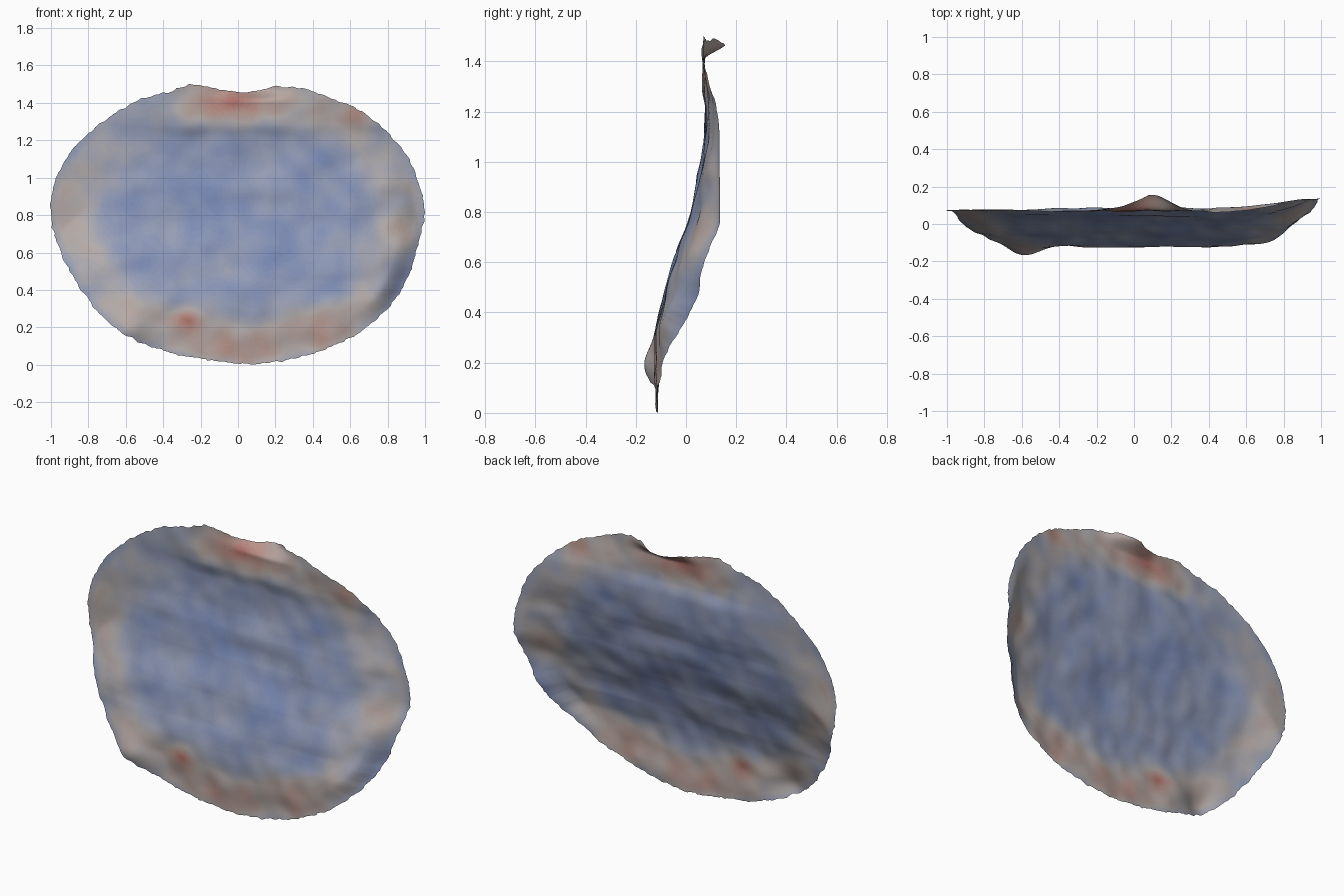
import bpy, bmesh
from math import atan2, cos, sin, hypot, pi, exp, sqrt
from mathutils import Vector, noise

if "Cube" in bpy.data.objects:
    bpy.data.objects.remove(bpy.data.objects["Cube"])

RINGS, SEGS, CZ = 80, 400, 0.75

# rim silhouette seen from the front (x, z), clockwise from the top
RIM = [(-0.25, 1.498), (-0.1, 1.475), (0.05, 1.455), (0.2, 1.487), (0.4, 1.46), (0.52, 1.415), (0.62, 1.375),
       (0.8, 1.24), (0.9, 1.12), (0.96, 0.98), (0.998, 0.86), (0.965, 0.65), (0.88, 0.41),
       (0.75, 0.25), (0.6, 0.145), (0.4, 0.06), (0.2, 0.017), (0.05, 0.003), (-0.1, 0.018),
       (-0.36, 0.065), (-0.66, 0.2), (-0.82, 0.38), (-0.93, 0.56), (-1.0, 0.8), (-0.98, 0.97),
       (-0.9, 1.13), (-0.73, 1.29), (-0.5, 1.43), (-0.38, 1.455)]
# depth of the sheet by height (z, y)
BASE = [(-0.1, -0.118), (0.0, -0.118), (0.1, -0.12), (0.2, -0.122), (0.35, -0.113), (0.45, -0.088), (0.6, -0.045),
        (0.8, 0.022), (0.95, 0.052), (1.05, 0.076), (1.2, 0.092), (1.28, 0.076), (1.4, 0.07),
        (1.5, 0.07), (1.6, 0.07)]


def catmull(a, b, c, d, t):
    return b + 0.5 * t * (c - a + t * (2*a - 5*b + 4*c - d + t * (3*(b - c) + d - a)))


def curve(table, v):
    for i in range(1, len(table) - 2):
        if v <= table[i + 1][0] or i == len(table) - 3:
            t = (v - table[i][0]) / (table[i + 1][0] - table[i][0])
            return catmull(*(p[1] for p in table[i - 1:i + 3]), t)


def spot(x, z, cx, cz, wx, wz):
    return exp(-((x - cx) / wx) ** 2 - ((z - cz) / wz) ** 2)


def ramp(a, b, v):
    t = min(1, max(0, (v - a) / (b - a)))
    return t * t * (3 - 2 * t)


polar = sorted((atan2(z - CZ, x), hypot(x, z - CZ)) for x, z in RIM)
polar = [(a + k, r) for k in (-2 * pi, 0, 2 * pi) for a, r in polar]


def depth(x, z, s):
    y = curve(BASE, z)
    # side rims sweep back, limited to the flat rear plane
    y += 0.14 * x ** 6 if x > 0 else 0.12 * abs(x) ** 5
    # lower right rim turns back sharply
    y += 0.055 * ramp(0.88, 1.0, s) * spot(x, z, 0.87, 0.38, 0.2, 0.22)
    y -= 0.045 * spot(x, z, -0.58, 0.18, 0.12, 0.1)
    y += 0.014 * noise.noise(Vector((x * 4, 3.1, z * 4.5)))
    y += 0.009 * noise.noise(Vector((x * 9, 7.7, z * 9)))
    limit = 0.076 + 0.02 * ramp(-0.6, -0.3, x) + 0.038 * ramp(0.5, 1.0, x)
    limit += 0.008 * noise.noise(Vector((x * 6, 1.7, z * 6)))
    y = 0.5 * (y + limit - sqrt((y - limit) ** 2 + 0.0002))
    # small lip folded back at the top
    return y + 0.095 * exp(-((x - 0.09) / 0.13) ** 2) * ramp(1.405, 1.475, z)


def heat(x, z, s):
    edge = 0.3 * ramp(0.62, 0.85, s) + 0.12 * ramp(0.42, 0.3, z)
    edge -= 0.22 * spot(x, z, -0.5, 1.32, 0.2, 0.15) + 0.3 * spot(x, z, 0.87, 0.3, 0.13, 0.2)
    edge -= 0.15 * ramp(0.94, 1.0, s) * ramp(1.3, 1.1, z)
    hot = 0.32 * spot(x, z, 0.0, 1.4, 0.3, 0.1) + 0.38 * spot(x, z, -0.27, 0.25, 0.1, 0.05)
    hot += 0.22 * spot(x, z, 0.87, 0.7, 0.08, 0.12) + 0.12 * spot(x, z, -0.07, 0.13, 0.08, 0.1)
    hot += 0.22 * spot(x, z, 0.62, 1.32, 0.07, 0.1) + 0.1 * spot(x, z, -0.05, 1.42, 0.1, 0.05)
    n = noise.noise(Vector((x * 4, 1.3, z * 4))) + 0.7 * noise.noise(Vector((x * 10, 5.2, z * 10)))
    return min(1, max(0, 0.14 + edge + hot + 0.17 * n))


# blue - grey - pink - red colour steps
STOPS = [(0.19, 0.25, 0.46), (0.30, 0.34, 0.47), (0.46, 0.42, 0.41), (0.48, 0.30, 0.26), (0.42, 0.11, 0.10)]
STEPS = 24
mesh = bpy.data.meshes.new("wavy_oval_sheet")
for i in range(STEPS):
    f = i / (STEPS - 1) * (len(STOPS) - 1)
    k = min(int(f), len(STOPS) - 2)
    c = Vector(STOPS[k]).lerp(Vector(STOPS[k + 1]), f - k)
    mat = bpy.data.materials.new(f"tint_{i}")
    mat.diffuse_color = (*c, 1)
    mat.use_nodes = True
    mat.node_tree.nodes["Principled BSDF"].inputs["Base Color"].default_value = mat.diffuse_color
    mesh.materials.append(mat)

# concentric rings from the middle out to the ragged rim
bm = bmesh.new()
centre = bm.verts.new((0, depth(0, CZ, 0), CZ))
rings = []
for j in range(1, RINGS + 1):
    s = j / RINGS
    ring = []
    for i in range(SEGS):
        a = -pi + 2 * pi * i / SEGS
        rag = 0.007 * noise.noise(Vector((cos(a) * 14, sin(a) * 14, 0)))
        rag += 0.009 * noise.noise(Vector((cos(a) * 35, sin(a) * 35, 3)))
        r = s * (curve(polar, a) + rag * s ** 8)
        x, z = r * cos(a), max(0, CZ + r * sin(a))
        ring.append(bm.verts.new((x, depth(x, z, s), z)))
    rings.append(ring)
for i in range(SEGS):
    n = (i + 1) % SEGS
    bm.faces.new((centre, rings[0][i], rings[0][n]))
    for p, q in zip(rings, rings[1:]):
        bm.faces.new((p[i], q[i], q[n], p[n]))
for f in bm.faces:
    m = f.calc_center_median()
    s = hypot(m.x, m.z - CZ) / curve(polar, atan2(m.z - CZ, m.x))
    f.material_index = round(heat(m.x, m.z, s) * (STEPS - 1))
    f.smooth = True
bm.to_mesh(mesh)
bm.free()
bpy.context.collection.objects.link(bpy.data.objects.new("wavy_oval_sheet", mesh))
